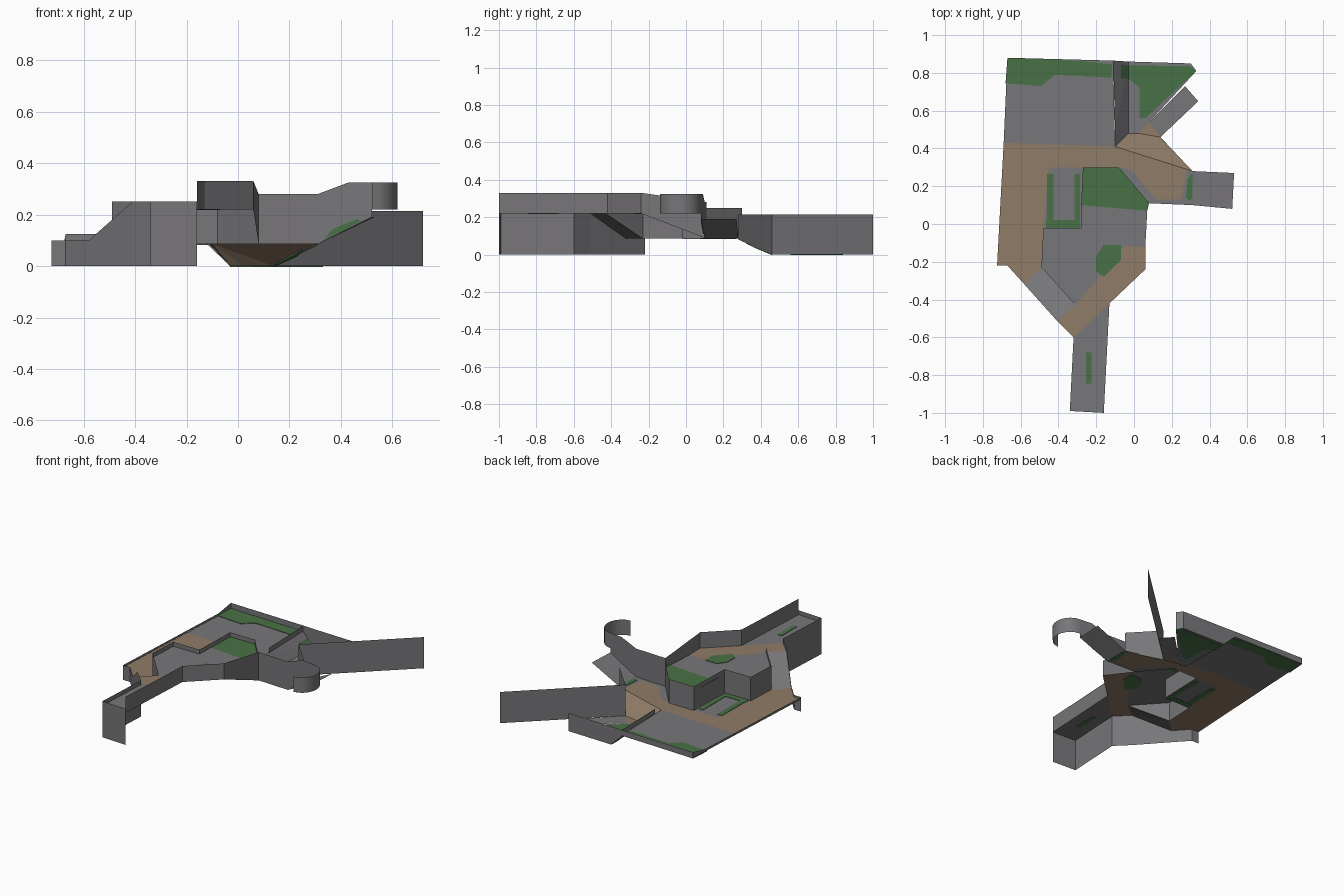
import bpy, bmesh, math

if "Cube" in bpy.data.objects:
    bpy.data.objects.remove(bpy.data.objects["Cube"])


def mat(name, rgb):
    m = bpy.data.materials.new(name)
    m.diffuse_color = (*rgb, 1)
    m.use_nodes = True
    m.node_tree.nodes["Principled BSDF"].inputs["Base Color"].default_value = m.diffuse_color
    return m


GREY = mat("grey concrete", (0.185, 0.18, 0.19))
BROWN = mat("brown dirt", (0.28, 0.20, 0.135))
GREEN = mat("green grass", (0.065, 0.165, 0.06))

LOW, HIGH = 0.085, 0.22


def finish(name, bm, material):
    me = bpy.data.meshes.new(name)
    bm.to_mesh(me)
    bm.free()
    me.materials.append(material)
    ob = bpy.data.objects.new(name, me)
    bpy.context.collection.objects.link(ob)
    return ob


def floor(name, material, pts, z=LOW, plate=0.0):
    """Outline of (x, y) or (x, y, z) points; plate > 0 makes a thin slab."""
    bm = bmesh.new()
    vs = [bm.verts.new((p[0], p[1], (p[2] if len(p) > 2 else z) - plate / 2)) for p in pts]
    f = bm.faces.new(vs)
    f.normal_update()
    if f.normal.z < 0:
        f.normal_flip()
    if plate:
        r = bmesh.ops.extrude_face_region(bm, geom=[f], use_keep_orig=True)
        for v in r["geom"]:
            if isinstance(v, bmesh.types.BMVert):
                v.co.z += plate
    bmesh.ops.triangulate(bm, faces=bm.faces[:])
    bmesh.ops.recalc_face_normals(bm, faces=bm.faces[:]) if plate else None
    return finish(name, bm, material)


def grass(name, pts, z=LOW):
    return floor(name, GREEN, pts, z, plate=0.006)


def wall(name, pts, smooth=False):
    """Upright strip through (x, y, bottom, top) stations."""
    bm = bmesh.new()
    pairs = [(bm.verts.new((x, y, b)), bm.verts.new((x, y, t))) for x, y, b, t in pts]
    for (a, b), (c, d) in zip(pairs, pairs[1:]):
        f = bm.faces.new((a, c, d, b))
        f.smooth = smooth
    return finish(name, bm, GREY)


def rect(x0, x1, y0, y1):
    return [(x0, y0), (x1, y0), (x1, y1), (x0, y1)]


# lower ground
floor("lower_path", BROWN, [(-.725, -.22), (-.67, -.22), (-.58, -.32), (-.49, -.23), (-.48, -.02),
                            (-.45, .3), (-.08, .3), (-.1, .41), (-.69, .43)])
floor("back_yard", GREY, [(-.69, .43), (-.1, .41), (-.11, .865), (-.67, .88)])
floor("alcove_floor", GREY, [(-.48, -.02), (-.28, -.02), (-.27, .3), (-.45, .3)])
floor("right_path", BROWN, [(-.1, .41), (-.08, .3), (-.02, .29), (.12, .13), (.25, .13),
                            (.28, .28), (.31, .28)])
floor("right_path_border", GREY, [(-.08, .3), (.08, .11), (.31, .1), (.31, .28), (.28, .28),
                                  (.25, .13), (.12, .13), (-.02, .29)])

# ground falling to the sunken corner
floor("sloping_path", BROWN, [(-.1, .41, LOW), (.31, .28, LOW), (.14, .46, 0), (.08, .54, 0),
                              (.02, .48, 0), (-.03, .48, 0)])
floor("slope_infill", GREY, [(-.1, .41, LOW), (-.03, .48, 0), (-.1, .48, LOW)])
floor("sunken_ramp", GREY, [(-.11, .865, LOW), (-.1, .48, LOW), (-.03, .48, 0), (-.03, .86, 0)])
floor("sunken_floor", GREY, [(-.03, .86), (-.03, .48), (.02, .48), (.08, .54), (.33, .81), (.3, .85)], 0)
floor("back_passage", GREY, [(.08, .54), (.14, .46), (.34, .65), (.27, .73)], 0)

# raised platform, corridor and ramps
floor("platform", GREY, [(-.49, -.23), (-.48, -.02), (-.28, -.02), (-.28, .1), (.07, .07),
                         (.06, -.12), (-.05, -.12), (-.31, -.43)], HIGH)
floor("platform_path", BROWN, [(-.41, -.51), (-.32, -.6), (-.13, -.42), (.06, -.24), (.06, -.12),
                               (-.05, -.12), (-.31, -.43)], HIGH)
floor("platform_lawn", GREEN, [(-.28, .1), (.07, .07), (.08, .11), (-.08, .3), (-.27, .3)], HIGH)
floor("front_corridor", GREY, [(-.32, -.6), (-.13, -.42), (-.16, -1), (-.34, -.99)], HIGH)
floor("left_ramp", GREY, [(-.58, -.32, LOW), (-.49, -.23, LOW), (-.31, -.43, HIGH), (-.41, -.51, HIGH)])
floor("right_ramp", GREY, [(.31, .28, LOW), (.31, .1, LOW), (.52, .08, .19), (.53, .27, .19)])

# grass patches
grass("back_grass", [(-.67, .88), (-.68, .745), (-.49, .73), (-.42, .79), (-.12, .775), (-.115, .845), (-.3, .865)])
grass("sunken_grass", [(-.07, .845, .048), (-.07, .77, .048), (-.03, .77, 0), (.03, .72, 0),
                       (.03, .56, 0), (.06, .56, 0), (.33, .81, 0), (.3, .835, 0), (-.03, .84, 0)])
grass("edge_grass", [(.14, .46, 0), (.15, .435, .011), (.25, .32, .062), (.23, .365, .04)])
grass("ramp_grass", [(.275, .14), (.3, .12), (.31, .14), (.31, .27), (.285, .24)])
grass("alcove_grass_left", rect(-.46, -.425, .02, .265))
grass("alcove_grass_right", rect(-.315, -.285, .02, .265))
grass("alcove_grass_front", rect(-.465, -.285, -.02, .02))
grass("platform_grass", [(-.2, -.17), (-.16, -.11), (-.07, -.11), (-.07, -.19), (-.16, -.28), (-.2, -.25)], HIGH)
grass("corridor_grass", rect(-.255, -.225, -.845, -.68), HIGH)

# outer walls
wall("front_left_wall", [(-.725, -.22, 0, .1), (-.67, -.22, 0, .1), (-.58, -.32, 0, .1),
                         (-.41, -.51, 0, .25), (-.32, -.6, 0, .25), (-.34, -.99, 0, .25), (-.16, -1, 0, .25)])
wall("right_wall", [(-.16, -1, .22, .33), (-.13, -.42, .22, .33), (.06, -.24, .22, .33),
                    (.08, .11, LOW, .28), (.31, .1, LOW, .28), (.43, .09, .145, .325), (.52, .08, .19, .325)])
hook = [(.52 + .1 * math.cos(a), -.03 + .11 * math.sin(a), .22, .325)
        for a in [math.radians(90 - 180 * i / 10) for i in range(11)]]
wall("curved_end_wall", hook, smooth=True)
wall("passage_wall", [(.31, .28, .08, .215), (.14, .46, 0, .215), (.72, 1, 0, .215)])
wall("back_wall", [(-.67, .88, LOW, .125), (-.12, .865, LOW, .125), (-.03, .86, 0, .125),
                   (.3, .85, 0, .125), (.33, .81, 0, .125)])
wall("left_kerb", [(-.725, -.22, LOW, .1), (-.675, .75, LOW, .1), (-.67, .88, LOW, .125)])

# platform retaining wall and the low divider in the yard
wall("platform_wall", [(-.31, -.43, HIGH, .25), (-.49, -.23, LOW, .25), (-.48, -.02, LOW, .25),
                       (-.28, -.02, LOW, .25), (-.27, .3, LOW, .25), (-.08, .3, LOW, .25), (.08, .11, LOW, .25)])
wall("yard_divider", [(-.1, .48, LOW, .12), (-.11, .865, LOW, .12)])

# moss on the outside of the ramp wall
bm = bmesh.new()
bm.faces.new([bm.verts.new((x, .1 - (x - .31) * .095 - .004, z))
              for x, z in [(.33, .1), (.41, .138), (.48, .175), (.46, .182), (.37, .145)]])
finish("wall_moss", bm, GREEN)
